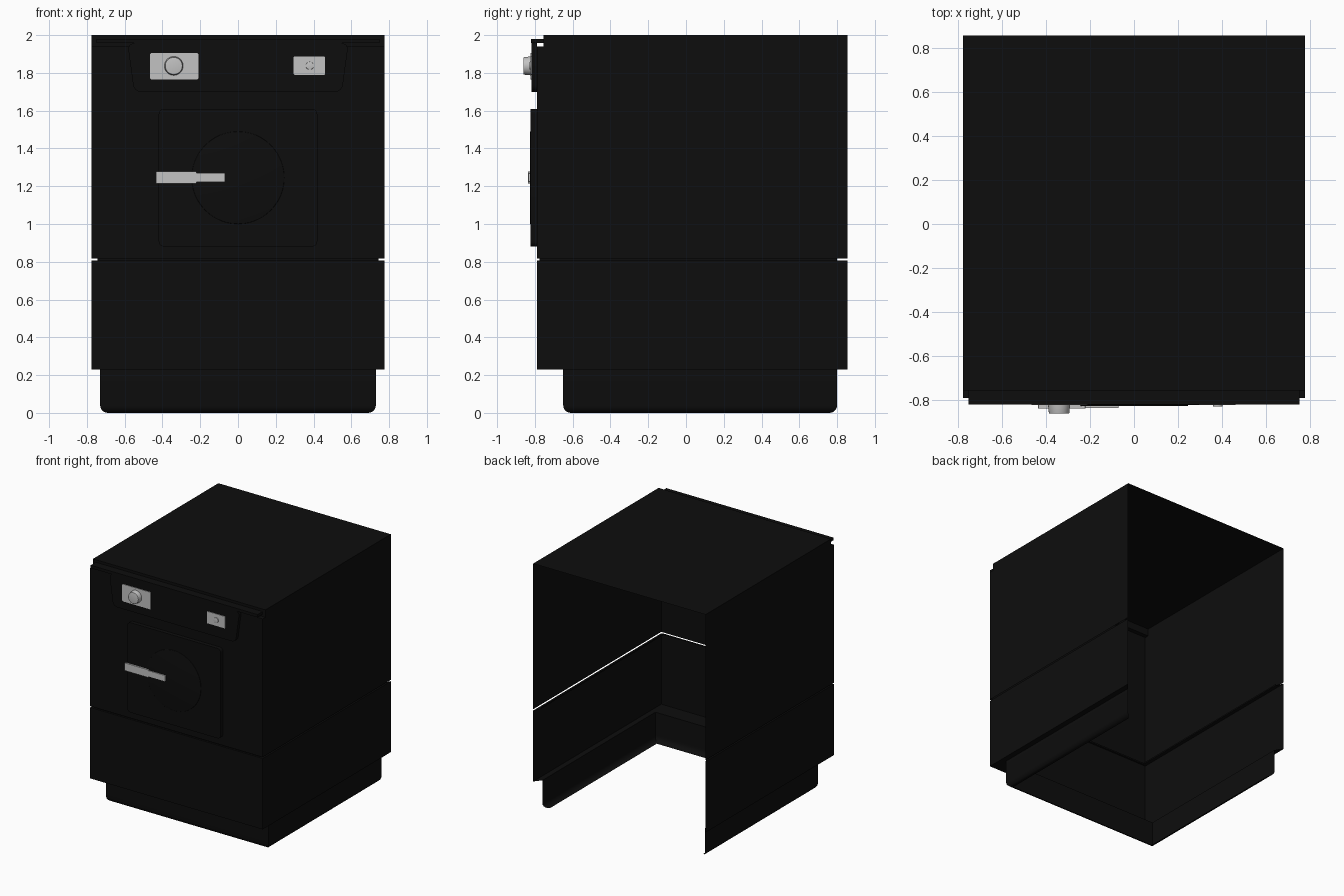
import bpy, bmesh, math
from mathutils import Matrix, Vector

cube = bpy.data.objects.get("Cube")
if cube:
    bpy.data.objects.remove(cube, do_unlink=True)


def material(name, value, roughness):
    m = bpy.data.materials.new(name)
    m.use_nodes = True
    color = (value, value, value, 1)
    m.diffuse_color = color
    bsdf = m.node_tree.nodes["Principled BSDF"]
    bsdf.inputs["Base Color"].default_value = color
    bsdf.inputs["Roughness"].default_value = roughness
    return m


BLACK = material("black_enamel", 0.004, 0.5)
SILVER = material("light_grey_metal", 0.54, 0.5)


def finish(name, bm, mat, smooth=False):
    mesh = bpy.data.meshes.new(name)
    bm.to_mesh(mesh)
    bm.free()
    mesh.materials.append(mat)
    ob = bpy.data.objects.new(name, mesh)
    bpy.context.collection.objects.link(ob)
    if smooth:
        bpy.ops.object.select_all(action='DESELECT')
        ob.select_set(True)
        bpy.context.view_layer.objects.active = ob
        bpy.ops.object.shade_smooth_by_angle(angle=math.radians(35))
    return ob


def shell(name, rows, roof=False):
    """Three-sided sheet, open at the back; rows are (half width, front, back, z)."""
    bm = bmesh.new()
    loops = []
    for x, front, back, z in rows:
        pts = [(-x, back, z), (-x, front, z), (x, front, z), (x, back, z)]
        loops.append([bm.verts.new(p) for p in pts])
    for low, high in zip(loops, loops[1:]):
        for i in range(3):
            bm.faces.new((low[i], low[i + 1], high[i + 1], high[i]))
    if roof:
        bm.faces.new(loops[-1])
    flat = [f for f in bm.faces if f.calc_area() < 1e-6]
    bmesh.ops.delete(bm, geom=flat, context='FACES_ONLY')
    return finish(name, bm, BLACK, True)


def plate(name, outline, front, back, mat, radius=0.0):
    """Flat plate facing the front, with rounded corners."""
    bm = bmesh.new()
    face = bm.faces.new([bm.verts.new((x, front, z)) for x, z in outline])
    if radius:
        bmesh.ops.bevel(bm, geom=list(bm.verts), offset=radius, segments=5,
                        profile=0.5, affect='VERTICES')
    ext = bmesh.ops.extrude_face_region(bm, geom=list(bm.faces), use_keep_orig=True)
    moved = [v for v in ext["geom"] if isinstance(v, bmesh.types.BMVert)]
    bmesh.ops.translate(bm, verts=moved, vec=(0, back - front, 0))
    bmesh.ops.recalc_face_normals(bm, faces=list(bm.faces))
    return finish(name, bm, mat, True)


def rect(x0, x1, z0, z1):
    return [(x0, z0), (x1, z0), (x1, z1), (x0, z1)]


def disc(name, x, z, radius, front, back, mat, bevel=0.0, tip=None):
    """Round part whose axis points to the front."""
    bm = bmesh.new()
    place = Matrix.Translation(Vector((x, (front + back) / 2, z))) @ Matrix.Rotation(math.pi / 2, 4, 'X')
    bmesh.ops.create_cone(bm, cap_ends=True, segments=48, radius1=radius,
                          radius2=tip or radius, depth=back - front, matrix=place)
    if bevel:
        rim = [e for e in bm.edges if all(v.co.y < front + 1e-4 for v in e.verts)]
        bmesh.ops.bevel(bm, geom=rim, offset=bevel, segments=3, profile=0.5, affect='EDGES')
    return finish(name, bm, mat, True)


# Cabinet: upper cover with a stepped top front edge
W, F, B = 0.775, -0.79, 0.855
STEP = -0.755
SEAM, SEAM_TOP = 0.806, 0.817
shell("upper_cabinet", [(W, F, B, SEAM_TOP), (W, F, B, 1.94),
                        (W, STEP, B, 1.94), (W, STEP, B, 2)], roof=True)

# Lower cabinet: inward fold and tongue form the seam
shell("lower_cabinet", [(0.73, -0.65, 0.80, 0.23), (W, F, B, 0.23), (W, F, B, SEAM),
                        (0.745, -0.775, 0.80, SEAM), (0.745, -0.775, 0.80, SEAM_TOP)])

# Plinth: recessed, with a rounded lower edge
R = 0.04
rows = []
for i in range(6):
    a = math.pi / 2 * i / 5
    inset, z = R * (1 - math.sin(a)), R * (1 - math.cos(a))
    rows.append((0.73 - inset, -0.65 + inset, 0.80 - inset, z))
shell("plinth", rows + [(0.73, -0.65, 0.80, 0.23)])

# Front lip and control panel
plate("top_lip", rect(-0.75, 0.75, 1.957, 1.98), -0.82, STEP, BLACK)
plate("control_panel", [(-0.55, 1.70), (0.55, 1.70), (0.585, 1.957), (-0.585, 1.957)],
      -0.817, F, BLACK, 0.035)

# Door with its round centre
plate("door", rect(-0.42, 0.42, 0.88, 1.61), -0.822, F, BLACK, 0.03)
disc("door_round", 0, 1.245, 0.245, -0.826, -0.82, BLACK, 0.003)

# Door handle: a wide grip and a narrower end
plate("handle_grip", rect(-0.435, -0.22, 1.215, 1.277), -0.836, -0.82, SILVER, 0.004)
plate("handle_end", rect(-0.23, -0.07, 1.223, 1.270), -0.834, -0.82, SILVER, 0.004)

# Controls
plate("dial_plate", rect(-0.465, -0.21, 1.765, 1.905), -0.822, -0.815, SILVER, 0.008)
disc("dial", -0.34, 1.837, 0.05, -0.86, -0.82, SILVER, 0.003, 0.046)
plate("button_plate", rect(0.295, 0.46, 1.79, 1.887), -0.822, -0.815, SILVER, 0.004)
disc("button", 0.38, 1.838, 0.021, -0.829, -0.82, SILVER, 0.002)
